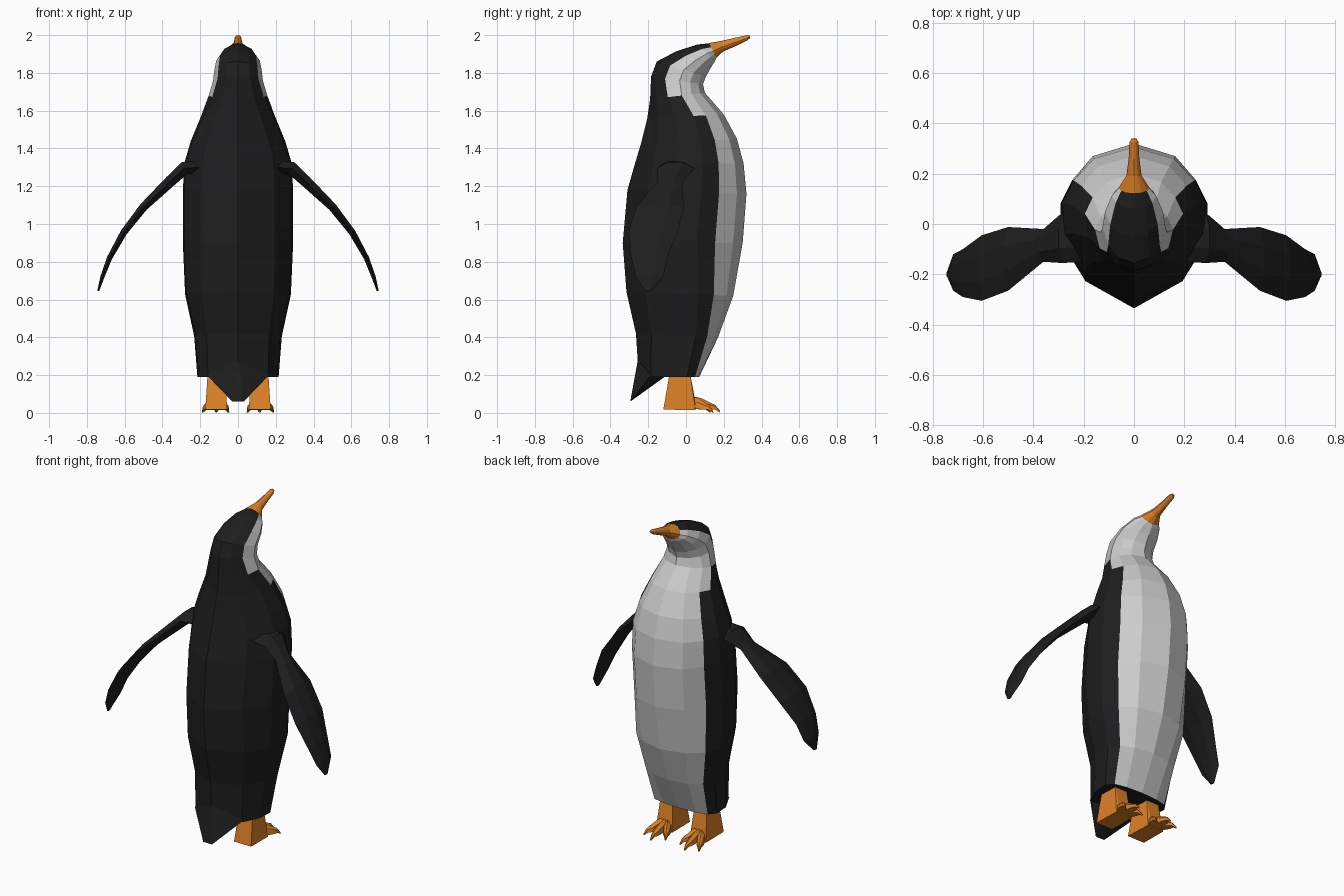
import bpy, bmesh, math
from mathutils import Vector

if "Cube" in bpy.data.objects:
    bpy.data.objects.remove(bpy.data.objects["Cube"])


def material(name, rgb):
    m = bpy.data.materials.new(name)
    m.diffuse_color = (*rgb, 1)
    m.use_nodes = True
    m.node_tree.nodes["Principled BSDF"].inputs["Base Color"].default_value = m.diffuse_color
    return m


BLACK = material("black_feathers", (0.013, 0.013, 0.014))
WHITE = material("white_feathers", (0.62, 0.62, 0.62))
ORANGE = material("orange_skin", (0.72, 0.22, 0.02))


def finish(bm, name, mats):
    bmesh.ops.recalc_face_normals(bm, faces=bm.faces)
    me = bpy.data.meshes.new(name)
    bm.to_mesh(me)
    bm.free()
    for m in mats:
        me.materials.append(m)
    ob = bpy.data.objects.new(name, me)
    bpy.context.collection.objects.link(ob)
    return ob


def loft(name, rings, mats, pick=lambda i, j: 0):
    """Skin closed rings of points and cap both ends."""
    bm = bmesh.new()
    vs = [[bm.verts.new(p) for p in r] for r in rings]
    n = len(vs[0])
    for i in range(len(vs) - 1):
        for j in range(n):
            k = (j + 1) % n
            f = bm.faces.new((vs[i][j], vs[i][k], vs[i + 1][k], vs[i + 1][j]))
            f.material_index = pick(i, j)
    bm.faces.new(vs[0])
    bm.faces.new(vs[-1])
    return finish(bm, name, mats)


def hull(name, pts, mat):
    bm = bmesh.new()
    for p in pts:
        bm.verts.new(p)
    bmesh.ops.convex_hull(bm, input=bm.verts)
    return finish(bm, name, [mat])


# Half cross-sections from back to front: (position, width fraction)
TORSO = [(0, 0), (.17, .66), (.40, .97), (.62, 1), (.77, .84), (.92, .56), (1, 0)]
BASE = [(0, 0), (.2, .74), (.5, .97), (.80, 1), (.93, .84), (.98, .5), (1, 0)]
HEAD = [(0, 0), (.08, .48), (.27, .82), (.55, 1), (.75, .86), (.91, .52), (1, 0)]


def section(by, bz, fy, fz, w, base=0.0, head=0.0):
    half = []
    for a, b, c in zip(TORSO, BASE, HEAD):
        t, u = (a[q] * (1 - base - head) + b[q] * base + c[q] * head for q in (0, 1))
        half.append(Vector((u * w, by + (fy - by) * t, bz + (fz - bz) * t)))
    return half + [Vector((-p.x, p.y, p.z)) for p in half[-2:0:-1]]


# Body and head: back y, z, front y, z, half width, section blend
body = [
    section(-.25, .19, .07, .19, .215, 1), section(-.265, .42, .17, .40, .232, .6),
    section(-.315, .64, .25, .62, .28, .3), section(-.335, .90, .30, .90, .292),
    section(-.31, 1.18, .32, 1.16, .292), section(-.27, 1.32, .305, 1.32, .285),
    section(-.24, 1.42, .27, 1.45, .25), section(-.205, 1.56, .20, 1.58, .195, 0, .2),
    section(-.19, 1.66, .10, 1.695, .155, 0, .6), section(-.185, 1.78, .09, 1.74, .132, 0, 1),
    section(-.155, 1.86, .105, 1.78, .125, 0, 1), section(-.05, 1.915, .13, 1.825, .115, 0, 1),
    section(.06, 1.95, .155, 1.865, .088, 0, 1), section(.125, 1.957, .16, 1.88, .06, 0, 1)]


def plumage(i, j):
    column = min(j, 11 - j)
    return int(column >= (4 if i < 7 else 3 if i == 7 else 2))


loft("body", body, [BLACK, WHITE], plumage)

# Beak
loft("beak", [
    section(.122, 1.958, .16, 1.88, .062, 0, 1), section(.19, 1.97, .195, 1.912, .03, 0, 1),
    section(.26, 1.986, .265, 1.943, .021, 0, 1), section(.325, 2.0, .325, 1.972, .018, 0, 1),
    section(.338, 1.998, .34, 1.985, .010, 0, 1)], [ORANGE])

# Tail wedge
tail = [(0, -.255, .28), (0, -.10, .20)]
for s in (-1, 1):
    tail += [(s * .165, -.185, .20), (s * .03, -.295, .06), (s * .08, -.19, .145)]
hull("tail", tail, BLACK)

# Flipper stations: x, z, front y, back y, half thickness
FLIPPER = [(.20, 1.30, .04, -.15, .035), (.285, 1.295, .045, -.155, .035),
           (.36, 1.225, -.02, -.15, .03), (.50, 1.09, -.012, -.265, .022),
           (.605, .955, -.045, -.305, .018), (.68, .82, -.10, -.29, .014),
           (.718, .72, -.12, -.265, .011), (.74, .645, -.185, -.215, .005)]
TOES = [(-27, .145), (0, .18), (27, .16)]

for s, side in ((-1, "left"), (1, "right")):
    rings = []
    for i, (x, z, f, b, h) in enumerate(FLIPPER):
        p, q = FLIPPER[max(i - 1, 0)], FLIPPER[min(i + 1, len(FLIPPER) - 1)]
        d = Vector((q[0] - p[0], 0, q[1] - p[1])).normalized()
        n = Vector((-d.z, 0, d.x)) * h
        pts = [Vector((x, f, z))]
        pts += [Vector((x, f + (b - f) * t, z)) + n for t in (.3, .7)]
        pts += [Vector((x, b, z))]
        pts += [Vector((x, f + (b - f) * t, z)) - n for t in (.7, .3)]
        rings.append([Vector((s * v.x, v.y, v.z)) for v in pts])
    loft(side + "_flipper", rings, [BLACK])

    # Leg and sole
    cx = .115
    leg = []
    for u in (-1, 1):
        leg += [(s * (cx + u * a), y, z) for a, y, z in (
            (.045, -.085, .22), (.04, .02, .22), (.058, -.12, .018), (.05, -.112, .05),
            (.055, .05, .014), (.035, .045, .085))]
    hull(side + "_leg", leg, ORANGE)

    # Toes with down-curved claws: distance fraction, height, half width, half height
    for k, (deg, length) in enumerate(TOES):
        a = math.radians(deg)
        d = Vector((math.sin(a), math.cos(a), 0))
        across = Vector((d.y, -d.x, 0))
        rings = []
        for t, z, w, h in ((0, .055, .024, .04), (.45, .046, .022, .032), (.72, .034, .02, .02),
                           (.86, .028, .012, .014), (1, .006, .004, .006)):
            c = Vector((cx, 0, z)) + d * length * t
            ring = [c + across * w * u + Vector((0, 0, h * v)) for u, v in
                    ((-1, -.8), (-.8, .4), (0, 1), (.8, .4), (1, -.8))]
            rings.append([Vector((s * v.x, v.y, max(v.z, 0))) for v in ring])
        loft(f"{side}_toe_{k + 1}", rings, [ORANGE])
